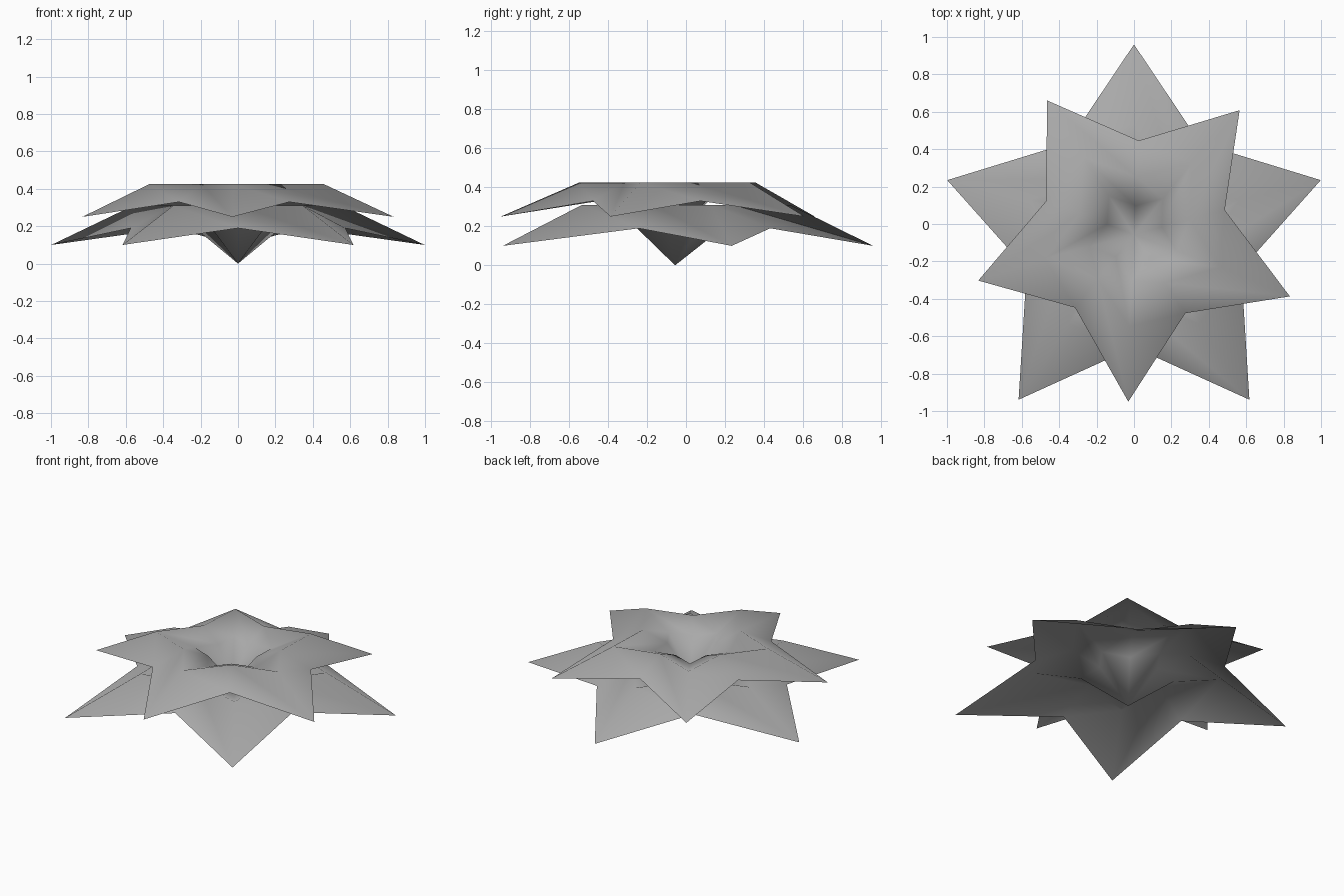
import bpy
import bmesh
from math import cos, sin, radians

cube = bpy.data.objects.get("Cube")
if cube:
    bpy.data.objects.remove(cube, do_unlink=True)

grey = bpy.data.materials.new("soft_grey")
grey.use_nodes = True
grey.diffuse_color = (0.4, 0.4, 0.4, 1)
grey.node_tree.nodes["Principled BSDF"].inputs["Base Color"].default_value = (0.4, 0.4, 0.4, 1)


def star_ring(bm, turn, point, notch, z_point, z_notch, point_shift, notch_shift):
    """Ten vertices alternating between petal points and notches."""
    ring = []
    for i in range(10):
        a = radians(turn + 36 * i)
        r, z, (cx, cy) = (notch, z_notch, notch_shift) if i % 2 else (point, z_point, point_shift)
        ring.append(bm.verts.new((cx + r * cos(a), cy + r * sin(a), z)))
    return ring


def petal_layer(name, turn, size, base, tip_radius, tip_z, notch_z, rim_z, tip_shift):
    """Star-shaped cup with a flat star rim and five drooping petals."""
    bm = bmesh.new()
    mid = (0, -0.056)
    apex = bm.verts.new((*mid, base))
    cup_z = base + (rim_z - base) * 0.75
    rings = [
        star_ring(bm, turn, 0.295 * size, 0.185 * size, cup_z, cup_z, mid, mid),
        star_ring(bm, turn, 0.59 * size, 0.37 * size, rim_z, rim_z, mid, mid),
        star_ring(bm, turn, tip_radius, 0.603 * size, tip_z, notch_z, tip_shift, mid),
    ]
    for i in range(10):
        j = (i + 1) % 10
        bm.faces.new((apex, rings[0][i], rings[0][j]))
        for inner, outer in zip(rings, rings[1:]):
            bm.faces.new((inner[i], outer[i], outer[j], inner[j]))
    for f in bm.faces:
        f.smooth = True
    mesh = bpy.data.meshes.new(name)
    bm.to_mesh(mesh)
    bm.free()
    mesh.materials.append(grey)
    obj = bpy.data.objects.new(name, mesh)
    bpy.context.collection.objects.link(obj)


# Wide lower petals and the smaller, turned upper petals
petal_layer("lower_petals", 90, 1.0, 0.0, 1.05, 0.1, 0.19, 0.31, (0, -0.09))
petal_layer("upper_petals", -92.9, 0.833, 0.167, 0.877, 0.25, 0.33, 0.425, (0.014, -0.074))
